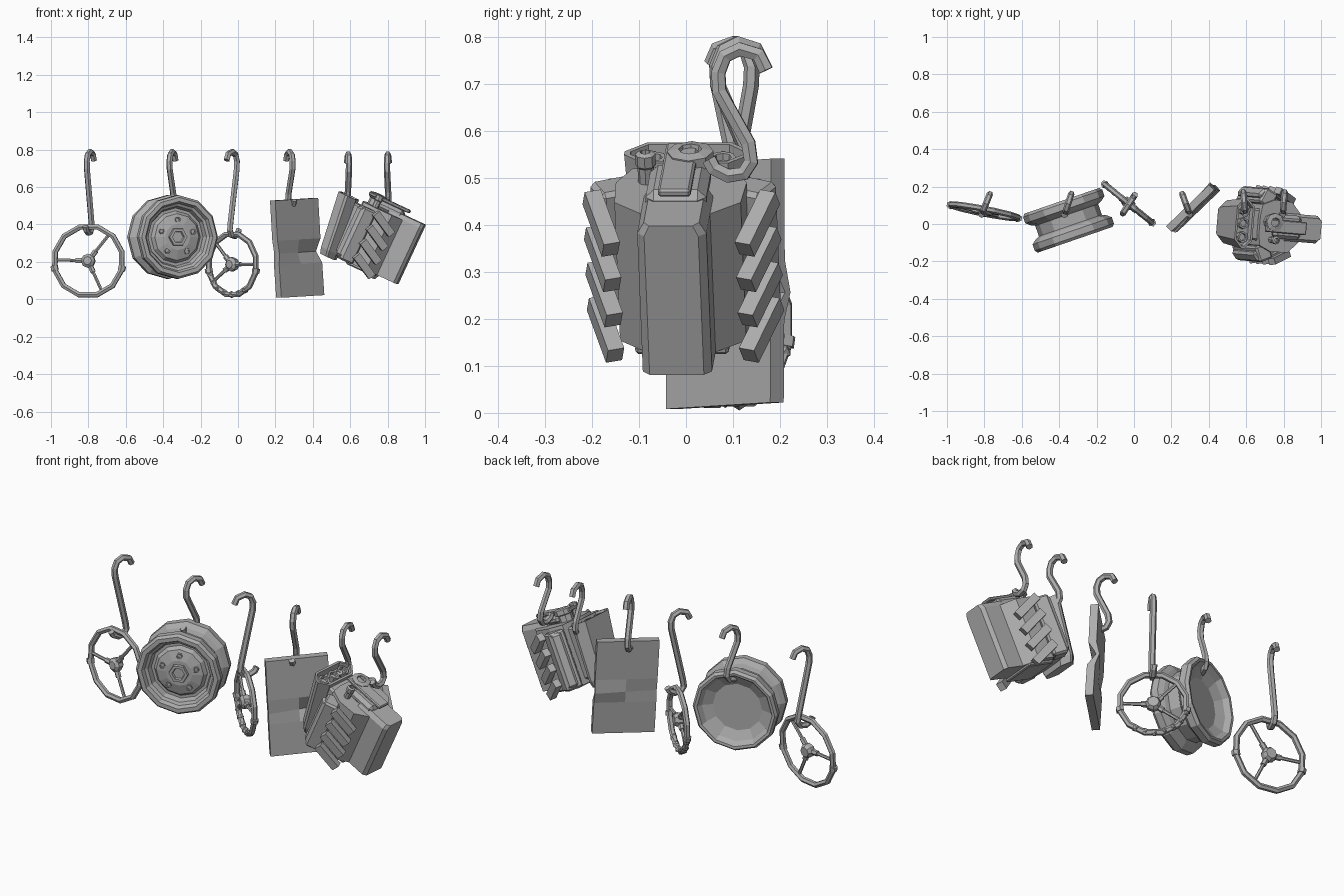
import bpy, bmesh
from math import sin, cos, pi, radians
from mathutils import Matrix, Vector

cube = bpy.data.objects.get("Cube")
if cube:
    bpy.data.objects.remove(cube, do_unlink=True)

metal = bpy.data.materials.new("plain_grey_metal")
metal.use_nodes = True
GREY = (0.42, 0.42, 0.42, 1)
metal.diffuse_color = GREY
metal.node_tree.nodes["Principled BSDF"].inputs["Base Color"].default_value = GREY


def spin(angle, axis):
    return Matrix.Rotation(radians(angle), 4, axis)


def frame(pos, angle):
    return Matrix.Translation(pos) @ spin(angle, 'Z')


def add(name, mesh, m):
    ob = bpy.data.objects.new(name, mesh)
    ob.matrix_world = m
    mesh.materials.clear()
    mesh.materials.append(metal)
    bpy.context.collection.objects.link(ob)
    return ob


def from_bm(name, bm, m):
    bmesh.ops.recalc_face_normals(bm, faces=bm.faces)
    mesh = bpy.data.meshes.new(name)
    bm.to_mesh(mesh)
    bm.free()
    return add(name, mesh, m)


def box(name, centre, size, m, turn=0, bevel=0, pitch=0):
    bm = bmesh.new()
    bmesh.ops.create_cube(bm, size=1, matrix=Matrix.Diagonal((*size, 1)))
    if bevel:
        bmesh.ops.bevel(bm, geom=bm.edges[:], offset=bevel, segments=1, affect='EDGES')
    return from_bm(name, bm, m @ frame(centre, turn) @ spin(pitch, 'Y'))


def loft(name, rings, m):
    """Skin a list of equal rings and cap both ends."""
    bm = bmesh.new()
    loops = [[bm.verts.new(p) for p in ring] for ring in rings]
    n = len(loops[0])
    for a, b in zip(loops, loops[1:]):
        for i in range(n):
            j = (i + 1) % n
            bm.faces.new((a[i], a[j], b[j], b[i]))
    bm.faces.new(loops[0])
    bm.faces.new(loops[-1])
    return from_bm(name, bm, m)


def revolve(name, profile, sides, m):
    """Profile of (radius, height) pairs turned around local z."""
    return loft(name, [[(r * cos(2 * pi * i / sides), r * sin(2 * pi * i / sides), h)
                        for i in range(sides)] for r, h in profile], m)


def tube(name, points, radius, m, closed=False):
    curve = bpy.data.curves.new(name, 'CURVE')
    curve.dimensions = '3D'
    curve.bevel_depth = radius
    curve.bevel_resolution = 1
    curve.use_fill_caps = True
    spline = curve.splines.new('POLY')
    spline.points.add(len(points) - 1)
    for sp, p in zip(spline.points, points):
        sp.co = (*p, 1)
    spline.use_cyclic_u = closed
    spline.use_smooth = False
    temp = bpy.data.objects.new(name + "_path", curve)
    bpy.context.collection.objects.link(temp)
    bpy.context.view_layer.update()
    mesh = bpy.data.meshes.new_from_object(temp.evaluated_get(
        bpy.context.evaluated_depsgraph_get()))
    bpy.data.objects.remove(temp, do_unlink=True)
    mesh.name = name
    return add(name, mesh, m)


def hook(name, x, y, low, yaw, top=0.788):
    """S-shaped hook, upper end open to local +y, lower end to -y."""
    upper = [(.066, -.045), (.05, -.012), (.01, 0), (-.022, -.015), (-.036, -.05), (-.034, -.09)]
    lower = [(.028, .07), (.034, .03), (.018, .005), (-.015, 0), (-.045, .015), (-.056, .035)]
    pts = [(0, u, top + z) for u, z in upper] + [(0, u, low + z) for u, z in lower]
    tube(name, pts, 0.017, frame((x, y, 0), yaw))


# Steering wheels: upright in local xz, front towards -y
TURN = spin(90, 'X')


def polar(r, deg, y=0):
    return Vector((r * cos(radians(deg)), y, r * sin(radians(deg))))


def steering_wheel(name, m, radius, spokes, grips):
    tube(name + "_rim", [polar(radius, i * 30 + 15) for i in range(12)], 0.016, m, True)
    for i, a in enumerate(spokes):
        tube(f"{name}_spoke_{i}", [polar(.02, a, -.005), polar(radius * .5, a, -.004), polar(radius, a)],
             0.009, m)
        tube(f"{name}_spoke_root_{i}", [polar(0, a, -.005), polar(radius * .36, a, -.005)], 0.015, m)
    revolve(name + "_hub", [(.028, -.025), (.038, -.01), (.038, .015), (.022, .028)], 8, m @ TURN)
    for i, a in enumerate((-12, 192)):
        tube(f"{name}_collar_{i}", [polar(radius, a - 4), polar(radius, a + 4)], 0.021, m)
    for i, a in enumerate(grips):
        bm = bmesh.new()
        bmesh.ops.create_icosphere(bm, subdivisions=1, radius=0.02)
        from_bm(f"{name}_finger_grip_{i}", bm, m @ Matrix.Translation(polar(radius - .004, a)))


steering_wheel("large_steering_wheel", frame((-.80, .068, .205), -11) @ spin(-4, 'X'), .188,
               (52, 178, -65), ())
steering_wheel("small_steering_wheel", frame((-.03, .11, .187), -39), .166, (0, 135, 215),
               range(200, 305, 17))

# Wheel rim: two broad flanges, narrow waist and dished face
rim = frame((-.35, .02, .333), 19) @ TURN
revolve("wheel_rim", [(.07, .085), (.125, .07), (.14, .05), (.155, .05), (.165, .08), (.18, .088),
                      (.19, .11), (.212, .11), (.224, .095), (.224, .06), (.2, .04), (.178, .03),
                      (.178, -.03), (.2, -.04), (.224, -.06), (.224, -.095), (.212, -.11),
                      (.198, -.108), (.18, -.08), (.13, -.055)], 12, rim)
revolve("rim_hub_cap", [(.055, .07), (.05, .1), (.034, .1), (.03, .088)], 6, rim)
for i in range(5):
    spot = Matrix.Translation((.093 * cos(i * 2 * pi / 5 + .3), .093 * sin(i * 2 * pi / 5 + .3), .075))
    revolve(f"rim_lug_{i}", [(.016, 0), (.016, .014), (.009, .014), (.008, .008)], 6, rim @ spot)

# Buckled panel: rows of (height, offset, left dent, right dent)
rows = [(-.26, -.014, 0, 0), (-.085, -.005, 0, 0), (-.025, 0, -.01, .04), (.045, .002, 0, 0),
        (.26, .01, 0, 0)]
loft("buckled_panel", [[(-.16, y + a - .02, z), (0, y + (a + b) / 2 - .02, z), (.16, y + b - .02, z),
                        (.16, y + b * .4 + .02, z), (0, y + .02, z), (-.16, y + a + .02, z)]
                       for z, y, a, b in rows], frame((.315, .085, .275), 44) @ spin(-2.5, 'Y'))

# Engine: local x towards the sump, local z along the crankshaft
engine = frame((.72, -.008, .32), -5) @ spin(25, 'Y')


def section(half, z, grow=0):
    """Mirror a half outline of (x, y) pairs into a full ring."""
    pts = half + [(x, -y) for x, y in reversed(half)]
    return [(x, y * (1 - grow), z) for x, y in pts]


sump = [(.222, .058), (.205, .074), (.02, .074)]
loft("engine_sump", [section(sump, -.16), section(sump, .165), section(sump, .19, .2)], engine)
case = [(.13, .05), (.05, .135), (-.05, .14), (-.12, .11), (-.13, .05)]
loft("engine_block", [section(case, -.16), section(case, .165)], engine)
box("engine_intake", (-.135, 0, 0), (.07, .17, .28), engine, 0, .01)
box("timing_cover", (.02, 0, .185), (.16, .13, .05), engine, 0, .018)
box("front_plate", (0, 0, .218), (.24, .07, .018), engine, 0, .005)
box("rear_plate", (.01, 0, -.165), (.16, .2, .02), engine, 0, .006)

for side, label in ((1, "left"), (-1, "right")):
    box(f"{label}_cylinder_head", (-.08, side * .145, -.008), (.08, .09, .31), engine, side * -25, .01)
    box(f"{label}_rocker_cover", (-.105, side * .165, -.005), (.045, .06, .29), engine, side * -40, .012)
    for i in range(4):
        box(f"{label}_exhaust_stub_{i}", (.03, side * .167, -.142 + i * .083),
            (.145, .036, .042), engine, side * -22, 0, 28)

# Pulleys on the engine front
for name, x, y, r in (("main_pulley", -.07, .02, .05), ("small_pulley", -.055, -.075, .022)):
    revolve(name, [(r * .8, .16), (r * .8, .2), (r, .205), (r, .23), (r * .5, .235), (r * .42, .22)],
            8, engine @ Matrix.Translation((x, y, 0)))


# Intake box: flared, with an open recessed end and cups
def oval(cx, hx, hy, z):
    c = hx * .85
    return section([(cx + hx, hy - c), (cx + hx - c, hy), (cx - hx + c, hy), (cx - hx, hy - c)], z)


loft("intake_box", [oval(-.177, .042, .10, -.185), oval(-.182, .046, .115, -.15), oval(-.215, .052, .135, .158),
                    oval(-.215, .041, .122, .158), oval(-.213, .038, .118, .12)], engine)
for i in range(3):
    revolve(f"intake_cup_{i}", [(.03, .11), (.03, .148), (.02, .148), (.018, .133)], 8,
            engine @ Matrix.Translation((-.214, (i - 1) * .074, 0)))

# Hooks
hook("large_steering_wheel_hook", -.795, .10, .355, -22)
hook("wheel_rim_hook", -.355, .10, .495, -18)
hook("small_steering_wheel_hook", -.025, .11, .338, 147)
hook("buckled_panel_hook", .28, .10, .495, 20)
hook("engine_rear_hook", .59, .105, .505, 5, .775)
hook("engine_front_hook", .80, .105, .505, -5, .775)
